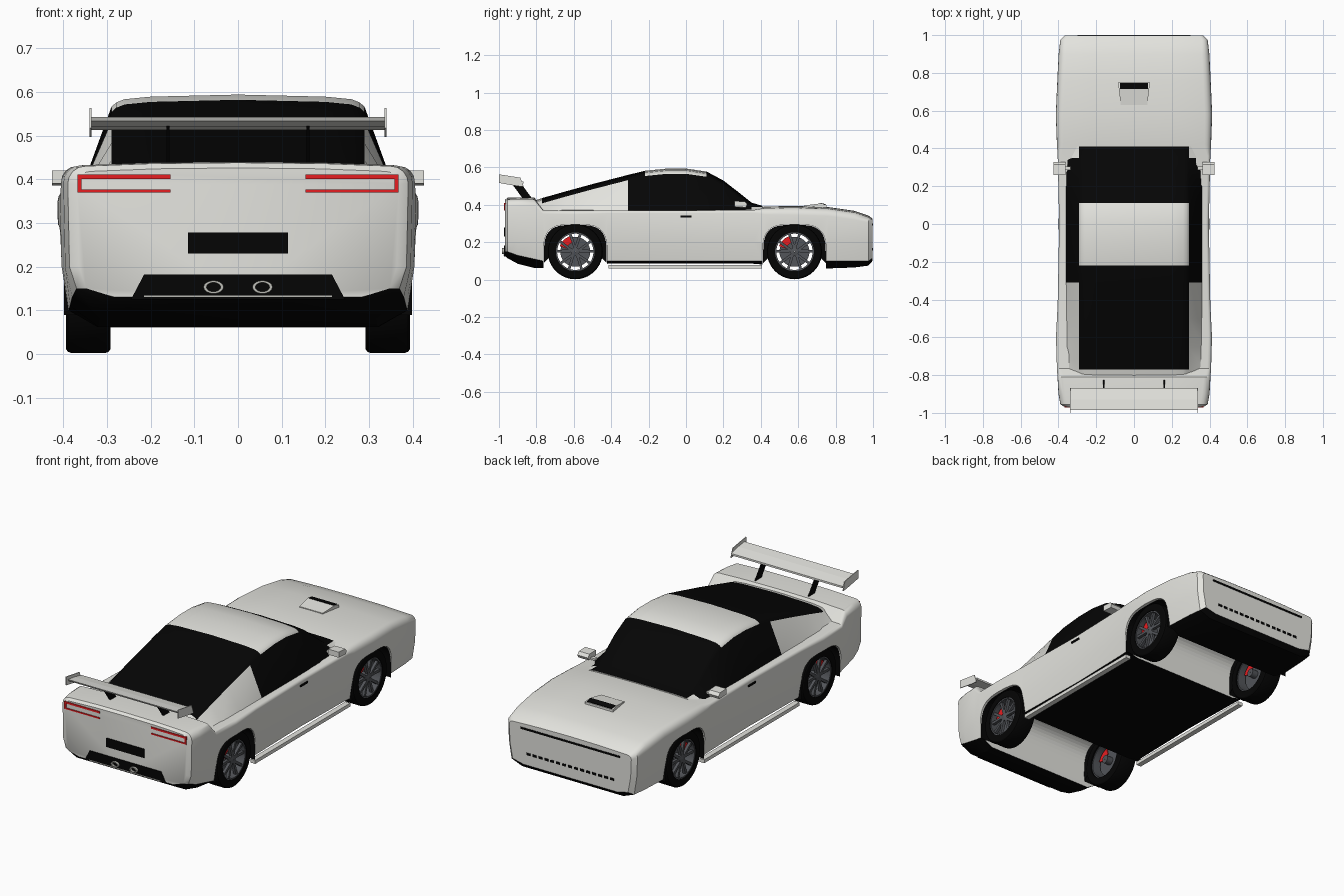
import bpy, bmesh
from math import sin, cos, pi, radians
from mathutils import Vector

if "Cube" in bpy.data.objects:
    bpy.data.objects.remove(bpy.data.objects["Cube"])


def material(name, r, g, b):
    m = bpy.data.materials.new(name)
    m.use_nodes = True
    m.diffuse_color = (r, g, b, 1)
    m.node_tree.nodes["Principled BSDF"].inputs["Base Color"].default_value = (r, g, b, 1)
    return m


white = material("white paint", .77, .77, .73)
black = material("black trim", .0015, .0015, .0015)
red = material("red", .95, .015, .018)
grey = material("wheel grey", .085, .09, .1)
steel = material("exhaust steel", .5, .5, .46)


def finish(name, bm, mats):
    bmesh.ops.recalc_face_normals(bm, faces=bm.faces)
    mesh = bpy.data.meshes.new(name)
    bm.to_mesh(mesh)
    bm.free()
    ob = bpy.data.objects.new(name, mesh)
    bpy.context.collection.objects.link(ob)
    for m in mats:
        mesh.materials.append(m)
    return ob


def loft(name, rings, mats, rule=None, wrap=False, caps=False, closed=True):
    """Skin a row of point rings; rule(i, j) picks the material slot."""
    bm = bmesh.new()
    vs = [[bm.verts.new(p) for p in ring] for ring in rings]
    n = len(rings[0])
    for i in range(len(vs) if wrap else len(vs) - 1):
        a, b = vs[i], vs[(i + 1) % len(vs)]
        for j in range(n if closed else n - 1):
            k = (j + 1) % n
            f = bm.faces.new((a[j], a[k], b[k], b[j]))
            f.material_index = rule(i, j) if rule else 0
    if caps:
        bm.faces.new(vs[0])
        bm.faces.new(vs[-1])
    return finish(name, bm, mats)


def prism(name, polys, axis, lo, hi, mat):
    """Extrude flat outlines along one axis."""
    place = {"x": lambda p, d: (d, p[0], p[1]),
             "y": lambda p, d: (p[0], d, p[1])}[axis]
    bm = bmesh.new()
    for poly in polys:
        a = [bm.verts.new(place(p, lo)) for p in poly]
        b = [bm.verts.new(place(p, hi)) for p in poly]
        bm.faces.new(a)
        bm.faces.new(b)
        for i in range(len(poly)):
            k = (i + 1) % len(poly)
            bm.faces.new((a[i], a[k], b[k], b[i]))
    return finish(name, bm, [mat])


def rect(a0, a1, b0, b1):
    return [(a0, b0), (a1, b0), (a1, b1), (a0, b1)]


def lathe(name, profile, cy, cz, mat, seg=40):
    """Turn a closed (x, radius) profile about a wheel axle."""
    rings = [[(x, cy + r * cos(t), cz + r * sin(t)) for x, r in profile]
             for t in (2 * pi * i / seg for i in range(seg))]
    return loft(name, rings, [mat], wrap=True)


def mirrored_ring(y, half):
    full = half + [(-x, z) for x, z in half[-2:0:-1]]
    return [(x, y, z) for x, z in full]


# Body shell: y, half width, floor, trim line, deck height, shoulder radius
stations = [
    (-.968, .368, .13, .15, .418, .03), (-.955, .39, .115, .15, .43, .04),
    (-.9, .4, .085, .13, .432, .04), (-.81, .405, .062, .11, .43, .035),
    (-.765, .408, .062, .1, .372, .02), (-.6, .413, .07, .1, .37, .02),
    (-.42, .404, .085, .1, .37, .015), (0, .396, .085, .1, .37, .015),
    (.36, .404, .085, .1, .372, .015), (.42, .408, .08, .1, .383, .035),
    (.58, .414, .07, .1, .386, .04), (.76, .406, .06, .1, .38, .04),
    (.9, .399, .065, .1, .36, .04), (.975, .39, .075, .1, .335, .03),
    (.997, .368, .1, .115, .318, .02)]


def body_half(w, zb, zk, zt, r):
    arc = [(w - r + r * cos(t), zt - r + r * sin(t)) for t in (radians(a) for a in (0, 22, 45, 68, 90))]
    return [(0, zb), (w - .085, zb), (w - .02, zk), (w - .004, .2)] + arc + [(w * .5, zt + .006), (0, zt + .008)]


rings = [mirrored_ring(s[0], body_half(*s[1:])) for s in stations]
n = len(rings[0])
body = loft("body_shell", rings, [white, black],
            lambda i, j: 1 if min(j, n - 1 - j) < 2 else 0, caps=True)
smooth = [body]


# Wheel arches: squarish openings cut right through, with black liners
def arch(cy, t, size=1):
    c, s = cos(t), sin(t)
    sq = lambda v: (abs(v) ** .58) * (1 if v > 0 else -1)
    return (cy + .17 * size * sq(c), .12 + .175 * size * sq(s))


axles = (-.592, .58)
for cy in axles:
    cutter = prism("arch_cutter", [[arch(cy, 2 * pi * (i + .5) / 48) for i in range(48)]], "x", -.6, .6, white)
    cutter.hide_render = True
    cutter.hide_viewport = True
    cut = body.modifiers.new("arch", "BOOLEAN")
    cut.object = cutter
    cut.solver = "EXACT"

# Cabin: y and roof height
roofline = [(-.82, .42), (-.77, .436), (-.65, .47), (-.5, .511), (-.31, .56), (-.22, .582), (-.1, .594),
            (0, .594), (.11, .578), (.2, .53), (.28, .468), (.35, .412), (.41, .394)]


def cabin_half(z):
    e = max(z - .028, min(z - .003, .388))
    d = z - e
    return [(0, .35), (.365, .36), (.29, e), (.279, e + d * .35), (.26, e + d * .62), (.2, e + d * .83), (0, z)]


rings = [mirrored_ring(y, cabin_half(z)) for y, z in roofline]
m = len(rings[0])


def cabin_paint(i, j):
    k = min(j, m - 1 - j)
    y = (roofline[i][0] + roofline[i + 1][0]) / 2
    if k < 2:
        return 1 if -.31 < y < .35 else 0
    return 0 if -.22 < y < .11 or y < -.77 else 1


smooth.append(loft("cabin", rings, [white, black], cabin_paint, caps=True))

# Wheels
for cy, end in zip(axles, ("rear", "front")):
    for s, side in ((1, "left"), (-1, "right")):
        tag = end + "_" + side
        cz = .149
        X = lambda prof: [(s * x, r) for x, r in prof]
        smooth.append(lathe("tyre_" + tag, X([(.292, .104), (.292, .138), (.296, .144), (.304, .147), (.382, .147),
                                              (.39, .144), (.394, .138), (.394, .104)]), cy, cz, black))
        smooth.append(lathe("rim_" + tag, X([(.3, .098), (.3, .105), (.39, .105), (.39, .097)]), cy, cz, grey))
        smooth.append(lathe("hub_" + tag, X([(.3, .002), (.3, .022), (.384, .022), (.388, .002)]), cy, cz, grey))
        smooth.append(lathe("brake_disc_" + tag, X([(.335, .015), (.335, .08), (.345, .08), (.345, .015)]),
                            cy, cz, grey))
        spokes = []
        for i in range(5):
            for off in (-.2, .2):
                a = 2 * pi * i / 5 + pi / 2
                d, e = Vector((cos(a), sin(a))), Vector((cos(a + off * 1.4), sin(a + off * 1.4)))
                p, q = d * .015, e * .1
                w = Vector((-(q - p).y, (q - p).x)).normalized() * .007
                spokes.append([(cy + v.x, cz + v.y) for v in (p - w, q - w, q + w, p + w)])
        prism("spokes_" + tag, spokes, "x", s * .368, s * .384, grey)
        angles = [radians(a) for a in range(105, 161, 11)]
        caliper = [(cy + .088 * cos(t), cz + .088 * sin(t)) for t in angles]
        caliper += [(cy + .05 * cos(t), cz + .05 * sin(t)) for t in reversed(angles)]
        prism("caliper_" + tag, [caliper], "x", s * .33, s * .366, red)
        sweep = [radians(-3 + 186 * i / 36) for i in range(37)]
        outer = [arch(cy, t, .985) for t in sweep]
        inner = [(cy + .115 * cos(t), cz + .115 * sin(t)) for t in sweep]
        smooth.append(loft("arch_liner_" + tag, [[(s * .399, *p) for p in outer], [(s * .3, *p) for p in outer],
                                                 [(s * .3, *p) for p in inner]], [black], closed=False))

# Parts found on both sides
for s, side in ((1, "left"), (-1, "right")):
    prism("sill_rail_" + side, [rect(-.415, .405, .06, .079)], "x", s * .365, s * .394, white)
    prism("door_handle_" + side, [rect(-.03, .03, .333, .343)], "x", s * .39, s * .401, black)
    prism("mirror_" + side, [[(.26, .39), (.32, .386), (.328, .402), (.315, .418), (.26, .42)]],
          "x", s * .362, s * .426, white)
    prism("mirror_arm_" + side, [rect(.285, .305, .385, .396)], "x", s * .335, s * .365, white)
    prism("wing_endplate_" + side, [[(-1, .563), (-.885, .545), (-.868, .497), (-.9, .5), (-1, .517)]],
          "x", s * .336, s * .34, white)
    prism("wing_strut_" + side, [[(-.94, .525), (-.885, .518), (-.82, .43), (-.87, .43)]],
          "x", s * .157, s * .164, black)
    lights = [rect(s * .155, s * .368, .401, .411), rect(s * .358, s * .368, .37, .401),
              rect(s * .155, s * .358, .37, .377)]
    prism("tail_light_" + side, lights, "y", -.972, -.962, red)
    pipe = [[(s * .056 + r * cos(t), y, .153 + r * .65 * sin(t))
             for r, y in ((.016, -.97), (.016, -.985), (.023, -.985), (.023, -.97))]
            for t in (2 * pi * i / 20 for i in range(20))]
    smooth.append(loft("exhaust_" + side, pipe, [steel], wrap=True))

# Rear wing, number plate panel and diffuser
prism("wing_board", [[(-.985, .543), (-.93, .536), (-.868, .523), (-.868, .513), (-.93, .52), (-.98, .533)]],
      "x", -.336, .336, white)
prism("rear_plate", [rect(-.115, .115, .23, .278)], "y", -.973, -.966, black)
prism("diffuser", [[(-.245, .125), (.245, .125), (.215, .182), (-.215, .182)]], "y", -.973, -.95, black)
prism("diffuser_lip", [rect(-.215, .215, .13, .134)], "y", -.976, -.972, steel)

# Nose slot and lower grille
prism("nose_slot", [rect(-.3, .3, .29, .3)], "y", .99, 1, black)
prism("lower_grille", [rect(x * .036 - .011, x * .036 + .011, .156, .168) for x in range(-7, 8)],
      "y", .99, 1, black)

# Bonnet scoop, wider towards the nose
scoop = [(.63, .38, .396, .07), (.715, .38, .407, .08), (.75, .375, .4, .085)]
loft("bonnet_scoop", [[(-w, y, lo), (w, y, lo), (w, y, hi), (-w, y, hi)] for y, lo, hi, w in scoop],
     [white], caps=True)
prism("scoop_vent", [[(.715, .404), (.715, .41), (.747, .404), (.747, .398)]], "x", -.075, .075, black)

# Smooth shading with crisp edges
bpy.ops.object.select_all(action="DESELECT")
for ob in smooth:
    ob.select_set(True)
bpy.context.view_layer.objects.active = body
bpy.ops.object.shade_smooth_by_angle(angle=radians(32))
